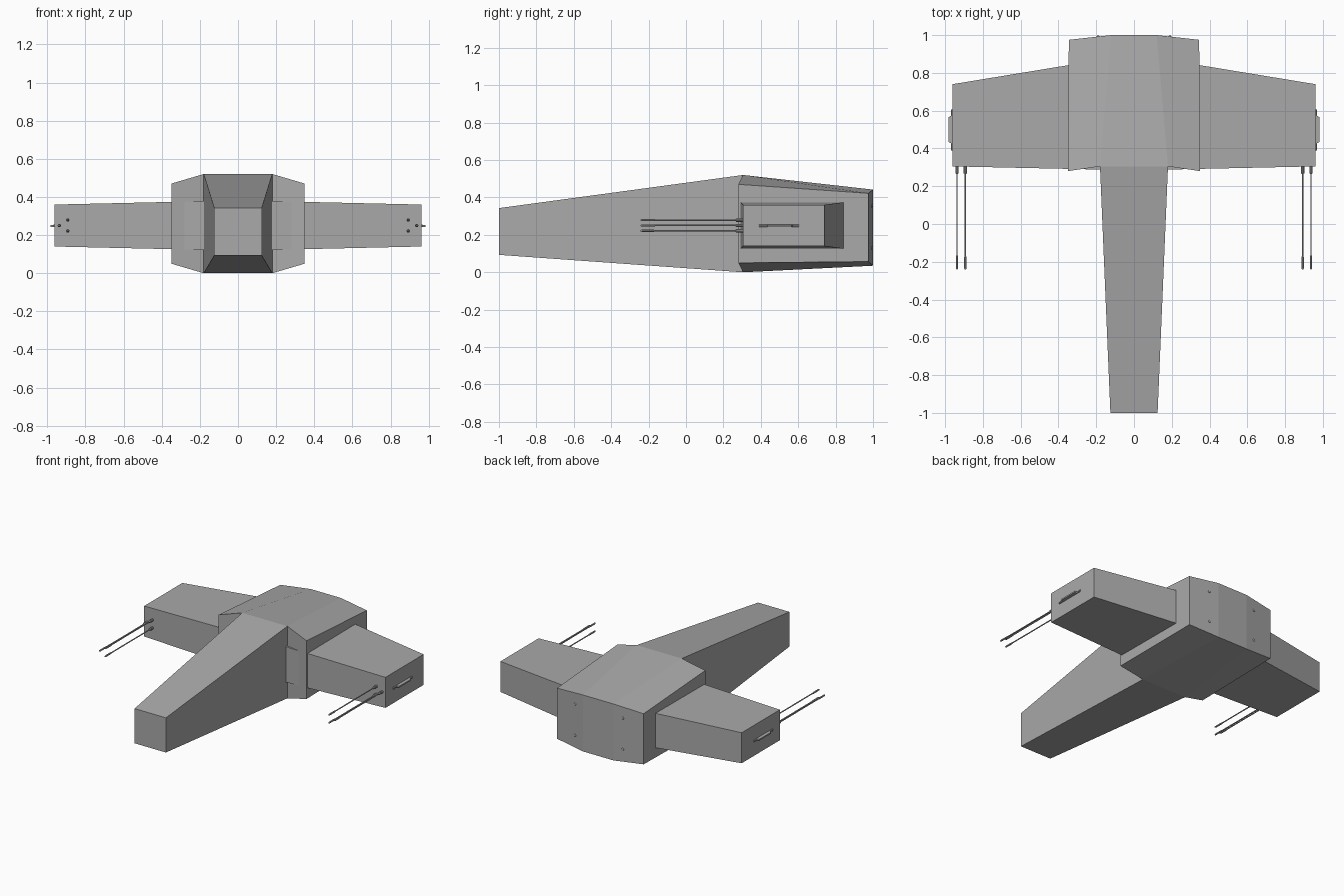
import bpy, bmesh
from mathutils import Matrix, Vector

cube = bpy.data.objects.get("Cube")
if cube:
    bpy.data.objects.remove(cube, do_unlink=True)

grey = bpy.data.materials.new("hull grey")
grey.use_nodes = True
COLOR = (0.4, 0.4, 0.4, 1)
grey.diffuse_color = COLOR
grey.node_tree.nodes["Principled BSDF"].inputs["Base Color"].default_value = COLOR


def finish(name, bm):
    bmesh.ops.recalc_face_normals(bm, faces=bm.faces)
    mesh = bpy.data.meshes.new(name)
    bm.to_mesh(mesh)
    bm.free()
    mesh.materials.append(grey)
    obj = bpy.data.objects.new(name, mesh)
    bpy.context.collection.objects.link(obj)
    return obj


def loft(name, start, end):
    """Join two sections, each a list of (x, y, bottom, top) columns."""
    bm = bmesh.new()
    rings = []
    for section in (start, end):
        top = [bm.verts.new((x, y, t)) for x, y, b, t in section]
        bottom = [bm.verts.new((x, y, b)) for x, y, b, t in section]
        for i in range(len(section) - 1):
            bm.faces.new((top[i], top[i + 1], bottom[i + 1], bottom[i]))
        rings.append(top + bottom[::-1])
    a, b = rings
    for i in range(len(a)):
        j = (i + 1) % len(a)
        bm.faces.new((a[i], a[j], b[j], b[i]))
    return finish(name, bm)


def mirrored(columns):
    return [(-x, y, b, t) for x, y, b, t in columns] + columns[::-1]


def rod(name, x, z, profile, sides=10):
    """Turned part along y from (y, radius) steps."""
    bm = bmesh.new()
    for (y0, r0), (y1, r1) in zip(profile, profile[1:]):
        place = Matrix.Translation((x, (y0 + y1) / 2, z)) @ Matrix.Rotation(-1.570796, 4, "X")
        bmesh.ops.create_cone(bm, cap_ends=True, segments=sides, radius1=r0,
                              radius2=r1, depth=y1 - y0, matrix=place)
    return finish(name, bm)


# Tapered nose and faceted centre hull
loft("nose", mirrored([(0.125, -1, 0.093, 0.343)]),
     mirrored([(0.18, 0.305, 0, 0.52)]))
loft("hull", mirrored([(0.35, 0.28, 0.05, 0.47), (0.18, 0.305, 0, 0.52)]),
     mirrored([(0.345, 0.975, 0.057, 0.422), (0.12, 1, 0.035, 0.442)]))

for side, s in (("left", 1), ("right", -1)):
    # Stub wing running into the hull
    loft(side + "_wing",
         [(s * 0.17, 0.288, 0.122, 0.378), (s * 0.17, 0.87, 0.122, 0.378)],
         [(s * 0.962, 0.305, 0.14, 0.36), (s * 0.962, 0.74, 0.14, 0.36)])

    # Three forward gun barrels with mounts and muzzles
    for i, (x, z) in enumerate(((0.893, 0.279), (0.893, 0.222), (0.937, 0.25))):
        rod(f"{side}_gun_{i + 1}", s * x, z,
            [(-0.242, 0.003), (-0.235, 0.006), (-0.175, 0.006), (-0.165, 0.004),
             (0.265, 0.004), (0.268, 0.009), (0.31, 0.009)])

    # Wing tip fitting: slim backing rod and bevelled fin
    rod(side + "_tip_rail", s * 0.962, 0.248, [(0.39, 0.007), (0.605, 0.007)])
    loft(side + "_tip_fin",
         [(s * 0.955, 0.42, 0.241, 0.255), (s * 0.955, 0.58, 0.241, 0.255)],
         [(s * 0.983, 0.435, 0.243, 0.253), (s * 0.983, 0.565, 0.243, 0.253)])

    # Small studs on the rear panel
    for level, z in (("lower", 0.13), ("upper", 0.355)):
        bm = bmesh.new()
        bmesh.ops.create_uvsphere(bm, u_segments=10, v_segments=6, radius=0.009,
                                  matrix=Matrix.Translation(Vector((s * 0.19, 0.99, z))))
        finish(f"{side}_{level}_rear_stud", bm)
